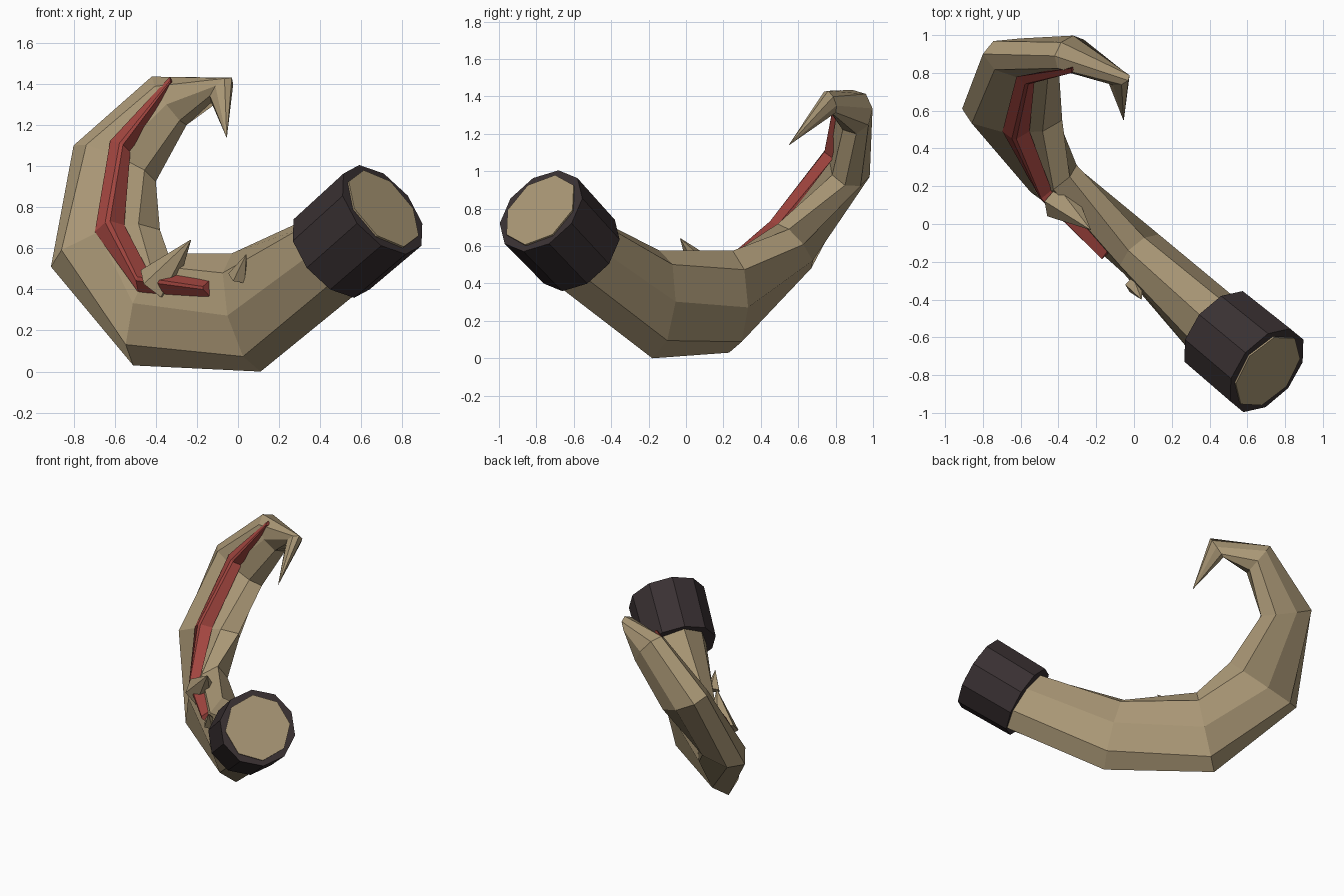
import bpy, bmesh, math
from mathutils import Vector as V

if "Cube" in bpy.data.objects:
    bpy.data.objects.remove(bpy.data.objects["Cube"])


def material(name, rgb):
    m = bpy.data.materials.new(name)
    m.diffuse_color = (*rgb, 1)
    m.use_nodes = True
    m.node_tree.nodes["Principled BSDF"].inputs["Base Color"].default_value = m.diffuse_color
    return m


BONE = material("bone tan", (0.40, 0.31, 0.18))
RED = material("dull red", (0.36, 0.06, 0.05))
DARK = material("dark leather", (0.041, 0.030, 0.032))


def loft(name, loops, mat):
    """Skin closed loops of equal length and cap both ends."""
    bm = bmesh.new()
    rings = [[bm.verts.new(p) for p in loop] for loop in loops]
    n = len(rings[0])
    for a, b in zip(rings, rings[1:]):
        for i in range(n):
            j = (i + 1) % n
            bm.faces.new((a[i], a[j], b[j], b[i]))
    bm.faces.new(rings[0])
    bm.faces.new(rings[-1])
    bmesh.ops.remove_doubles(bm, verts=bm.verts, dist=0.0005)
    bmesh.ops.recalc_face_normals(bm, faces=bm.faces)
    me = bpy.data.meshes.new(name)
    bm.to_mesh(me)
    bm.free()
    me.materials.append(mat)
    ob = bpy.data.objects.new(name, me)
    bpy.context.collection.objects.link(ob)
    return ob


# Collar axis at the thick end
start, end = V((.455, -.57, .57)), V((.703, -.775, .788))
axis = (end - start).normalized()
side = axis.cross(V((0, 0, 1))).normalized()
up = side.cross(axis)

# Horn rings: outer point, inner point, half width across the curl
mouth = end + axis * .01
SPEC = [(mouth - up * .225, mouth + up * .225, .225),
        (start - up * .245, start + up * .222, .19),
        ((.11, -.18, .00), (-.03, -.14, .575), .14),
        ((-.51, .23, .03), (-.34, .25, .575), .13),
        ((-.91, .61, .51), (-.38, .55, .69), .13),
        ((-.80, .90, 1.10), (-.40, .85, .925), .115),
        ((-.42, .89, 1.435), (-.25, .91, 1.20), .10),
        ((-.03, .76, 1.43), (-.13, .78, 1.31), .05)]
TIP = V((-.055, .55, 1.14))
centres = [(V(o) + V(i)) / 2 for o, i, _ in SPEC] + [TIP]
frames = []
for k, (o, i, b) in enumerate(SPEC):
    u = (V(o) - V(i)) / 2
    t = (centres[k + 1] - centres[k]).normalized()
    if k:
        t += (centres[k] - centres[k - 1]).normalized()
    frames.append((centres[k], u, t.cross(u).normalized() * b))


def octagon(c, u, w, size=1.0):
    angles = [k * math.pi / 4 for k in range(8)]
    return [c + u * size * math.cos(a) + w * size * math.sin(a) for a in angles]


loft("horn", [octagon(*f) for f in frames]
     + [octagon(TIP, frames[-1][1], frames[-1][2], .02)], BONE)


def circle(c, r, n=10):
    return [c + r * (side * math.cos(a) + up * math.sin(a))
            for a in (2 * math.pi * (k + .5) / n for k in range(n))]


loft("collar", [circle(start, .255), circle(end, .262)], DARK)


# Raised ridge along the front: ring position, offset outward, height, half width
def on_horn(t, s, h):
    k = min(int(t), len(frames) - 2)
    c, u, w = (a.lerp(b, t - k) for a, b in zip(frames[k], frames[k + 1]))
    return c + u * s + w * h


RIDGE = [(2.2, -.42, 1.10, .15), (3, -.40, 1.20, .20), (4.02, -.20, 1.32, .26),
         (5.15, .08, 1.32, .27), (6.25, .88, .72, .16)]
loft("ridge", [[on_horn(t, s - d, h - .48), on_horn(t, s - d * .25, h),
                on_horn(t, s + d * .1, h), on_horn(t, s + d, h - .32)]
               for t, s, h, d in RIDGE], RED)


# Thorns growing from the front of the horn
def thorn(name, base, tip, r, sides=6):
    base, tip = V(base), V(tip)
    d = (tip - base).normalized()
    a = d.cross(V((0, 1, 0))).normalized()
    b = d.cross(a)
    ring = [base + r * (a * math.cos(k * math.tau / sides) + b * math.sin(k * math.tau / sides))
            for k in range(sides)]
    loft(name, [ring, [tip + (p - base) * .02 for p in ring]], BONE)


thorn("large_thorn", (-.39, .12, .43), (-.23, -.03, .64), .105)
thorn("small_thorn", (0, -.32, .46), (.04, -.40, .57), .05, 5)
